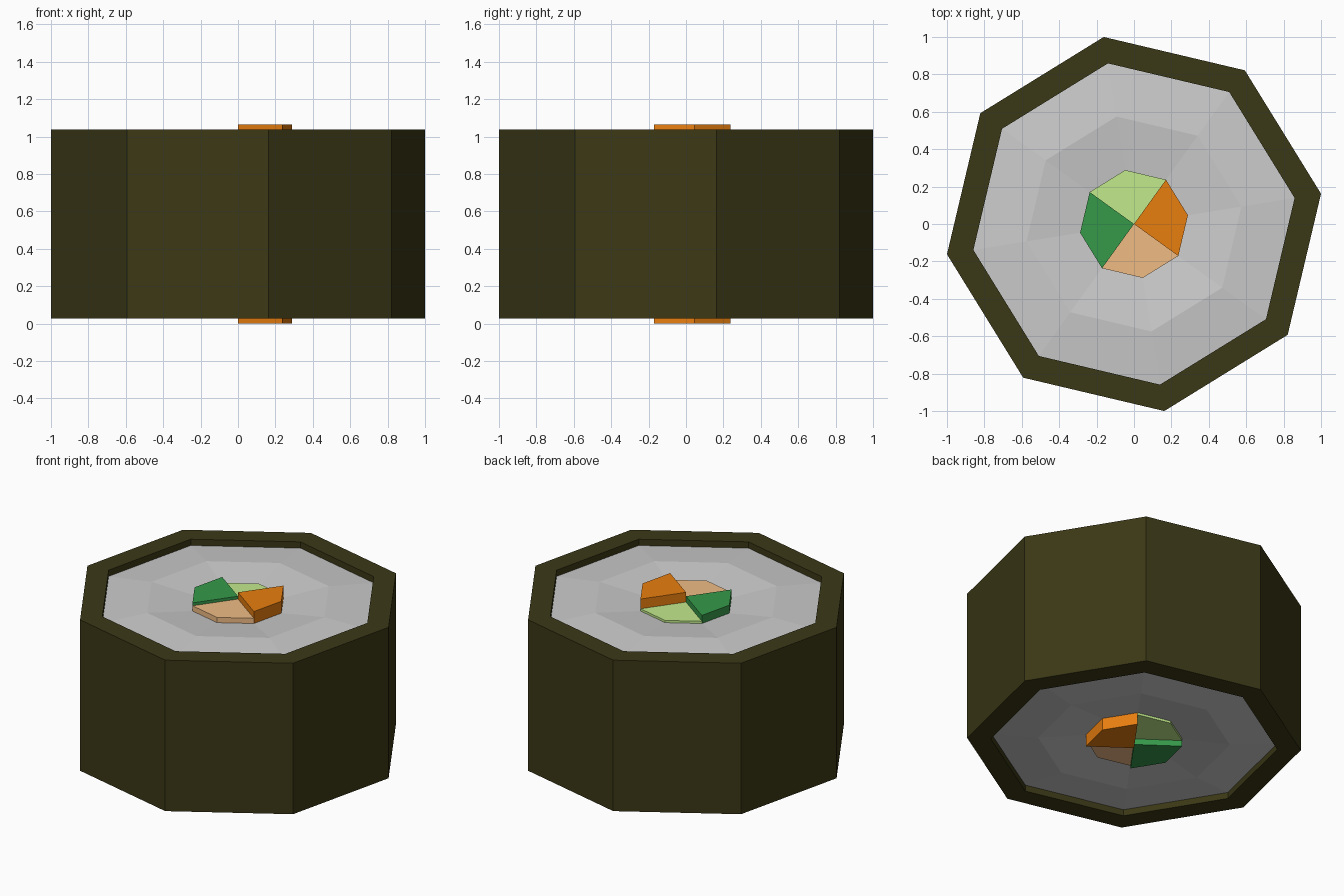
import bpy, bmesh, math

if "Cube" in bpy.data.objects:
    bpy.data.objects.remove(bpy.data.objects["Cube"])

SIDES = 8
TWIST = math.radians(9.2)
MID = 0.5325          # mirror height of the roll


def linear(rgb):
    # 0-255 screen colour to linear colour
    return [((c / 255 + 0.055) / 1.055) ** 2.4 for c in rgb]


def ring_point(r, i, z):
    a = TWIST + i * 2 * math.pi / SIDES
    return (r * math.cos(a), r * math.sin(a), z)


def finish(name, bm, color=None):
    bmesh.ops.remove_doubles(bm, verts=bm.verts, dist=1e-5)
    bmesh.ops.recalc_face_normals(bm, faces=bm.faces)
    me = bpy.data.meshes.new(name)
    bm.to_mesh(me)
    bm.free()
    ob = bpy.data.objects.new(name, me)
    bpy.context.collection.objects.link(ob)
    if color:
        mat = bpy.data.materials.new(name + "_color")
        mat.diffuse_color = (*linear(color), 1)
        mat.use_nodes = True
        mat.node_tree.nodes["Principled BSDF"].inputs["Base Color"].default_value = mat.diffuse_color
        me.materials.append(mat)


def lathe(name, profile, closed, color=None):
    bm = bmesh.new()
    pairs = list(zip(profile, profile[1:] + profile[:1] if closed else profile[1:]))
    for i in range(SIDES):
        for (r1, z1), (r2, z2) in pairs:
            pts = [ring_point(r1, i, z1), ring_point(r1, i + 1, z1),
                   ring_point(r2, i + 1, z2), ring_point(r2, i, z2)]
            if r1 == 0:
                pts = pts[1:]
            elif r2 == 0:
                pts = pts[:3]
            bm.faces.new([bm.verts.new(p) for p in pts])
    finish(name, bm, color)


def wedge(name, start, top, color):
    # quarter of the octagonal core, two sides wide
    bm = bmesh.new()
    loops = []
    for z in (2 * MID - top, top):
        pts = [(0, 0, z)] + [ring_point(0.292, start + k, z) for k in range(3)]
        loops.append([bm.verts.new(p) for p in pts])
    low, high = loops
    bm.faces.new(low[::-1])
    bm.faces.new(high)
    for k in range(4):
        n = (k + 1) % 4
        bm.faces.new((low[k], low[n], high[n], high[k]))
    finish(name, bm, color)


# seaweed wrapper: open octagonal tube
lathe("seaweed_wrap", [(1.013, 0.028), (1.013, 1.037), (0.87, 1.037), (0.87, 0.028)],
      True, (59, 56, 22))

# rice filling: slightly raised middle ring, dipped toward the core
half = [(0, 0.98), (0.292, 0.985), (0.582, 1.017), (0.87, 0.995)]
lathe("rice", half + [(r, 2 * MID - z) for r, z in reversed(half)], False)

# four core fillings of different lengths
wedge("carrot_filling", -1, 1.065, (232, 126, 15))
wedge("avocado_filling", 1, 1.0, (194, 234, 139))
wedge("cucumber_filling", 3, 1.039, (54, 153, 74))
wedge("fish_filling", 5, 1.02, (240, 188, 133))
